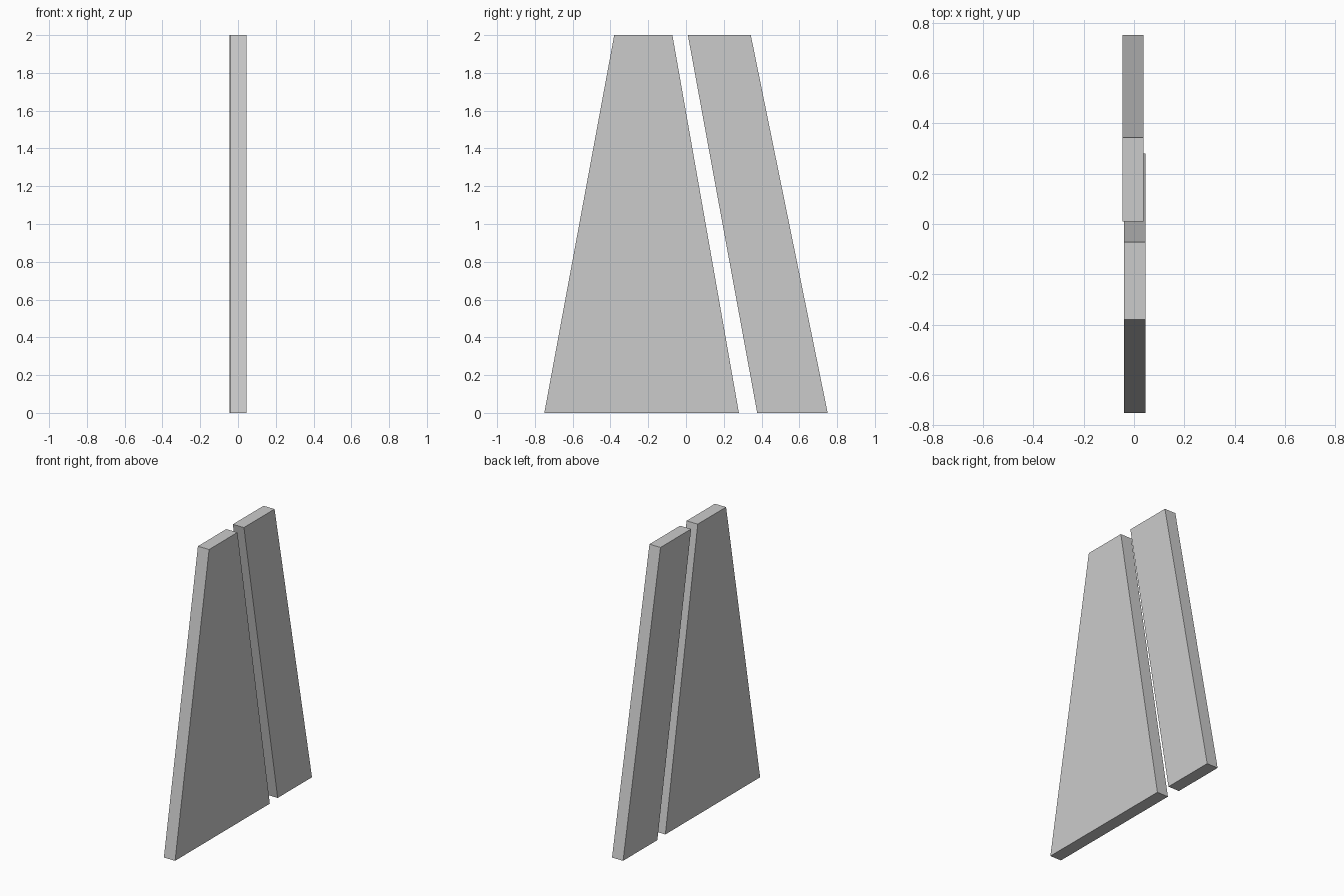
import bpy
import bmesh

if "Cube" in bpy.data.objects:
    bpy.data.objects.remove(bpy.data.objects["Cube"])


def slab(name, profile, x0, x1):
    """Extrude a (y, z) outline along x into a flat-faced slab."""
    bm = bmesh.new()
    face = bm.faces.new([bm.verts.new((x0, y, z)) for y, z in profile])
    ext = bmesh.ops.extrude_face_region(bm, geom=[face])
    verts = [v for v in ext["geom"] if isinstance(v, bmesh.types.BMVert)]
    bmesh.ops.translate(bm, verts=verts, vec=(x1 - x0, 0, 0))
    bmesh.ops.recalc_face_normals(bm, faces=bm.faces[:])
    mesh = bpy.data.meshes.new(name)
    bm.to_mesh(mesh)
    bm.free()
    obj = bpy.data.objects.new(name, mesh)
    bpy.context.collection.objects.link(obj)
    return obj


# Wide tapering slab at the front
slab("front_slab", [(-0.75, 0), (0.28, 0), (-0.072, 2), (-0.38, 2)], -0.039, 0.046)

# Narrow leaning slab at the back, slightly offset sideways
slab("back_slab", [(0.377, 0), (0.75, 0), (0.343, 2), (0.01, 2)], -0.046, 0.038)
